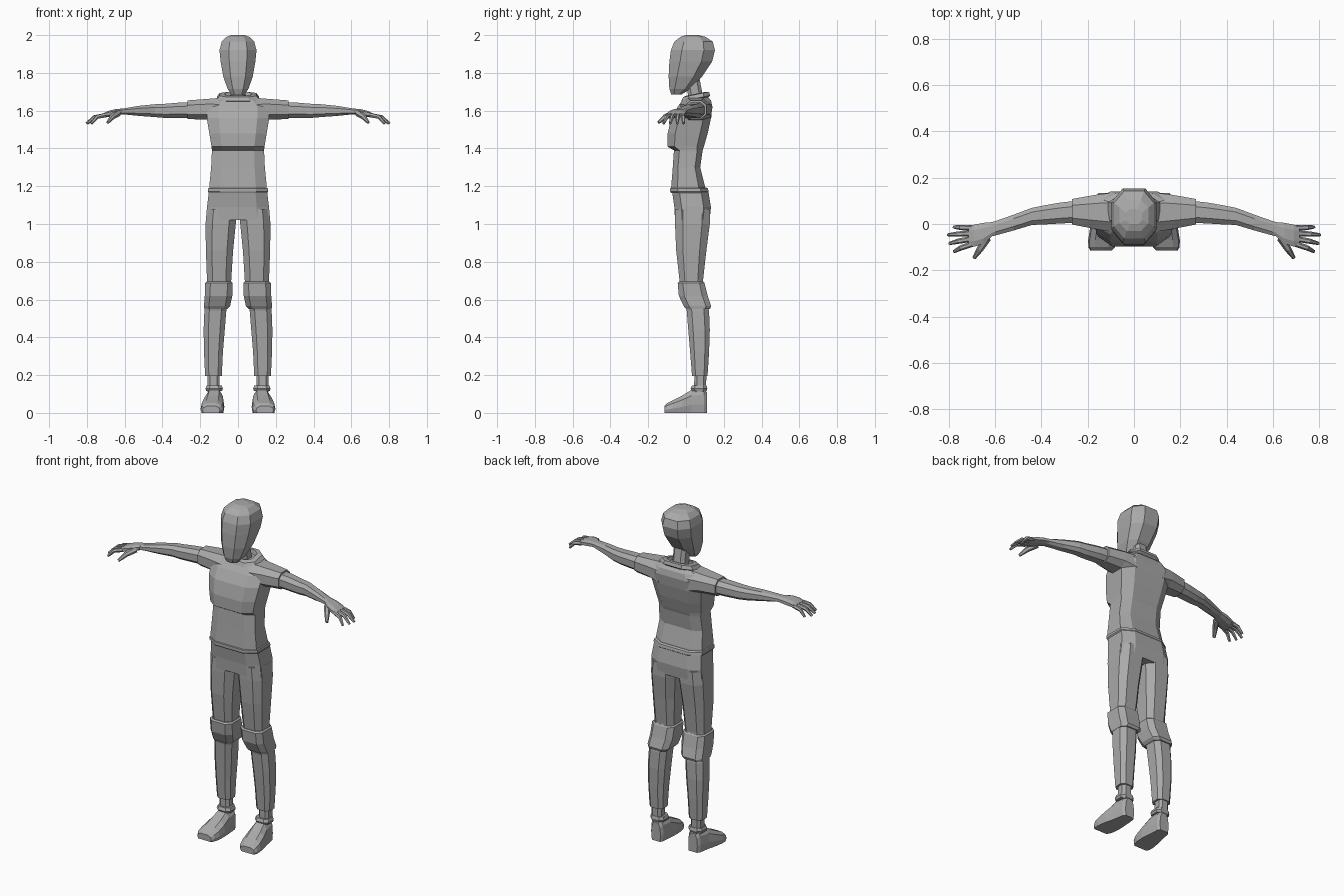
import bpy, bmesh, math
from mathutils import Vector

grey = bpy.data.materials.new("plain grey")
grey.diffuse_color = (0.4, 0.4, 0.4, 1)


def loft(name, rings, mirror=False):
    """Skin a list of equal-length point rings and cap both ends."""
    bm = bmesh.new()
    vr = [[bm.verts.new(p) for p in r] for r in rings]
    n = len(vr[0])
    for a, b in zip(vr, vr[1:]):
        for i in range(n):
            bm.faces.new((a[i], a[(i + 1) % n], b[(i + 1) % n], b[i]))
    bm.faces.new(vr[0][::-1])
    bm.faces.new(vr[-1])
    bmesh.ops.recalc_face_normals(bm, faces=bm.faces)
    me = bpy.data.meshes.new(name)
    bm.to_mesh(me)
    bm.free()
    me.materials.append(grey)
    ob = bpy.data.objects.new(name, me)
    bpy.context.collection.objects.link(ob)
    if mirror:
        ob.modifiers.new("mirror", 'MIRROR').use_mirror_merge = False
    return ob


def octagon(u0, u1, v0, v1, k):
    """Chamfered rectangle; k is the flat fraction of each side."""
    cu, cv, a, b = (u0 + u1) / 2, (v0 + v1) / 2, (u1 - u0) / 2, (v1 - v0) / 2
    return [(cu + a * s, cv + b * t) for s, t in
            ((k, -1), (1, -k), (1, k), (k, 1), (-k, 1), (-1, k), (-1, -k), (-k, -1))]


def upright(name, rows, k=0.55, mirror=False, tilt=0):
    """Rows of (z, x0, x1, y0, y1); tilt raises the back of every ring."""
    return loft(name, [[(x, y, z + tilt * y) for x, y in octagon(x0, x1, y0, y1, k)]
                       for z, x0, x1, y0, y1 in rows], mirror)


def sideways(name, rows, k=0.5, mirror=True):
    """Rows of (x, y0, y1, z0, z1)."""
    return loft(name, [[(x, y, z) for y, z in octagon(y0, y1, z0, z1, k)]
                       for x, y0, y1, z0, z1 in rows], mirror)


def finger(name, pts, radii):
    """Six-sided tapering digit along a bent path."""
    pts = [Vector(p) for p in pts]
    rings = []
    for i, (p, r) in enumerate(zip(pts, radii)):
        d = (pts[min(i + 1, len(pts) - 1)] - pts[max(i - 1, 0)]).normalized()
        s = d.cross(Vector((0, 0, 1))).normalized()
        t = s.cross(d)
        rings.append([p + r * (s * math.cos(j * math.pi / 3) + t * math.sin(j * math.pi / 3))
                      for j in range(6)])
    return loft(name, rings, True)


# Head: pointed chin, rounded skull overhanging the neck
upright("head", [
    (1.685, -.035, .035, -.078, -.025), (1.715, -.055, .055, -.088, .025),
    (1.78, -.078, .078, -.092, .085), (1.86, -.092, .092, -.088, .138),
    (1.92, -.098, .098, -.080, .153), (1.965, -.086, .086, -.062, .142),
    (1.99, -.062, .062, -.03, .105), (2.0, -.035, .035, 0, .065)], k=0.5)

# Neck leans forward into the head
upright("neck", [
    (1.62, -.045, .045, .02, .10), (1.70, -.04, .04, .008, .085),
    (1.78, -.04, .04, -.005, .07)])

# Collar: tilted band around the neck
upright("collar", [
    (1.645, -.085, .085, -.005, .115), (1.655, -.112, .112, -.025, .128),
    (1.675, -.098, .098, -.015, .122), (1.679, -.07, .07, .005, .105),
    (1.655, -.06, .06, .01, .10)], tilt=0.2)

# Shirt body with the chest overhanging the belly
upright("shirt_body", [
    (1.185, -.152, .152, -.080, .102), (1.20, -.152, .152, -.078, .10),
    (1.30, -.142, .142, -.070, .075), (1.39, -.138, .138, -.064, .088),
    (1.41, -.140, .140, -.098, .095), (1.48, -.152, .152, -.097, .115),
    (1.56, -.165, .165, -.078, .132), (1.62, -.165, .165, -.045, .14),
    (1.655, -.13, .13, -.018, .132), (1.672, -.085, .085, .005, .115)], k=0.62)
sideways("sleeve", [
    (.09, -.035, .135, 1.53, 1.668), (.165, -.022, .126, 1.552, 1.662),
    (.268, -.002, .108, 1.556, 1.654)])

# Bare arms bending forward to the wrist
sideways("arm", [
    (.25, .006, .1, 1.562, 1.645), (.32, .002, .092, 1.562, 1.642),
    (.39, -.002, .08, 1.562, 1.636), (.44, -.004, .07, 1.566, 1.634),
    (.52, -.028, .04, 1.572, 1.626), (.60, -.05, .012, 1.58, 1.613),
    (.625, -.056, .005, 1.58, 1.61)])

# Hands: palm, four fingers and a thumb
sideways("palm", [
    (.615, -.056, .008, 1.58, 1.611), (.65, -.085, .005, 1.573, 1.608),
    (.69, -.098, -.003, 1.566, 1.598), (.715, -.097, -.008, 1.562, 1.585)])
for i, (base_y, tip_x, tip_y) in enumerate(
        ((-.017, .778, -.013), (-.04, .803, -.047), (-.064, .797, -.084), (-.087, .777, -.119))):
    mid = ((.705 + tip_x) / 2 + .006, (base_y + tip_y) / 2, 1.566)
    finger(f"finger_{i + 1}", [(.70, base_y, 1.577), mid, (tip_x, tip_y, 1.532)],
           (.0125, .0115, .007))
finger("thumb", [(.635, -.06, 1.588), (.665, -.108, 1.568), (.69, -.146, 1.537)],
       (.019, .015, .008))

# Trousers: waistband, hips and legs
upright("waistband", [
    (1.165, -.155, .155, -.080, .116), (1.172, -.160, .160, -.084, .12),
    (1.188, -.158, .158, -.084, .116), (1.192, -.15, .15, -.078, .108)], k=0.6)
upright("hips", [
    (1.02, -.168, .168, -.058, .125), (1.09, -.164, .164, -.062, .132),
    (1.175, -.154, .154, -.074, .118)], k=0.6)
upright("trouser_leg", [
    (1.08, .004, .165, -.058, .126), (1.0, .012, .172, -.058, .126),
    (.86, .026, .17, -.052, .108), (.70, .036, .164, -.034, .09),
    (.62, .045, .168, -.018, .105), (.54, .062, .178, .004, .122),
    (.44, .07, .182, .012, .126), (.32, .08, .18, .022, .122),
    (.195, .086, .174, .032, .114)], mirror=True)
upright("knee_pad", [
    (.695, .036, .166, -.036, .092), (.688, .028, .174, -.044, .098),
    (.62, .03, .176, -.038, .115), (.565, .042, .18, -.012, .133),
    (.55, .058, .178, .0, .127)], k=0.62, mirror=True)

# Ankles with a rolled sock band
upright("ankle", [
    (.21, .098, .162, .045, .108), (.11, .098, .162, .042, .106)], mirror=True)
upright("sock_band", [
    (.115, .085, .168, .03, .108), (.128, .08, .172, .024, .113),
    (.145, .086, .166, .032, .109)], mirror=True)


# Shoes: sections from heel to toe, rows of (y, x0, x1, top)
def shoe_ring(y, x0, x1, top):
    c, w = (x0 + x1) / 2, (x1 - x0) / 2
    return [(c + w * s, y, top * t) for s, t in
            ((-.9, 0), (.9, 0), (1, .35), (.9, .75), (.5, 1), (-.5, 1), (-.9, .75), (-1, .35))]


loft("shoe", [shoe_ring(*r) for r in (
    (.110, .092, .152, .11), (.095, .082, .164, .128), (.03, .076, .176, .122),
    (-.02, .072, .19, .092), (-.07, .074, .198, .066), (-.10, .082, .197, .052),
    (-.115, .096, .188, .036))], True)
